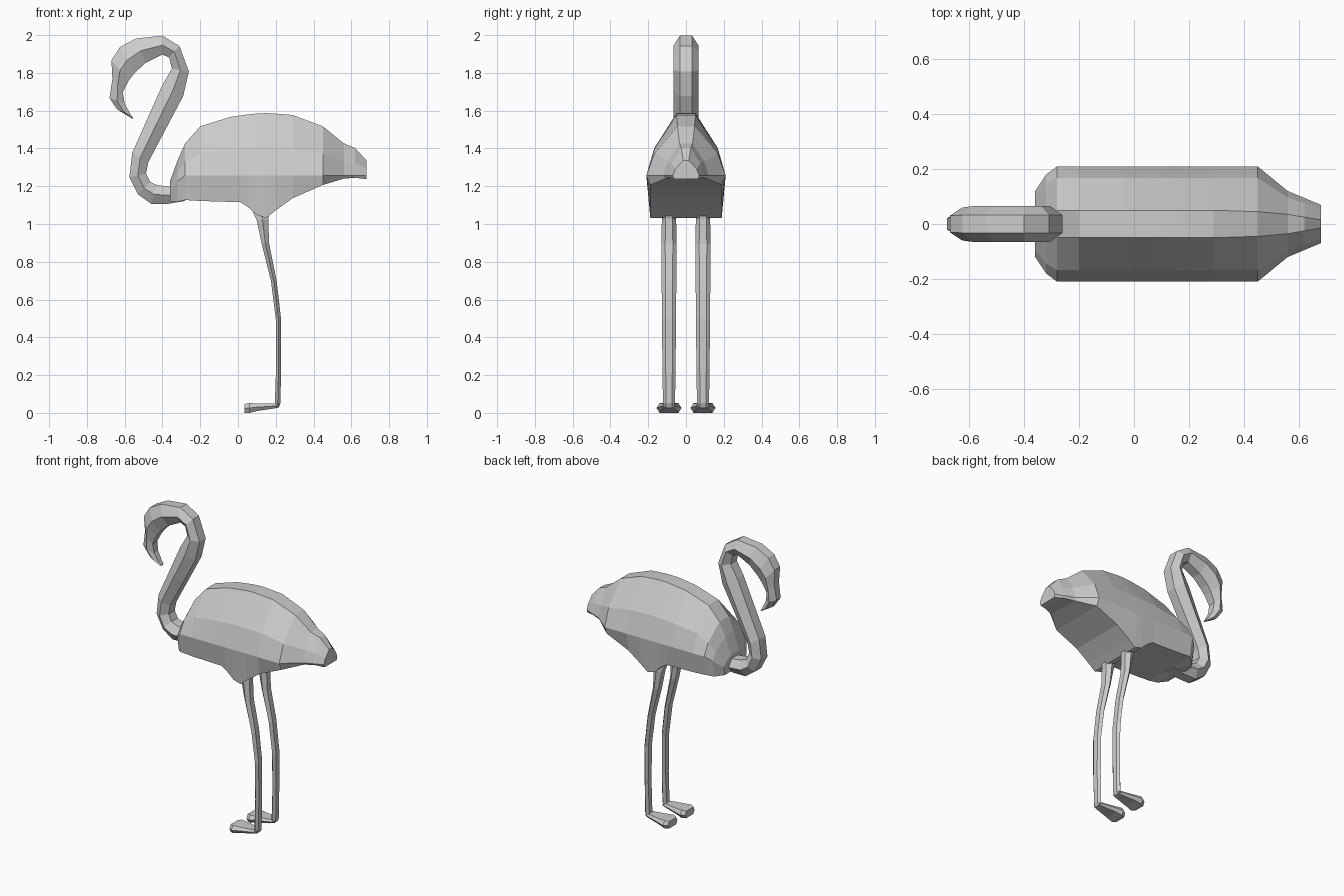
import bpy, bmesh


def loft(name, rings):
    """Skin equal-length closed rings and cap both ends."""
    bm = bmesh.new()
    loops = [[bm.verts.new(p) for p in r] for r in rings]
    n = len(loops[0])
    for a, b in zip(loops, loops[1:]):
        for i in range(n):
            j = (i + 1) % n
            bm.faces.new((a[i], a[j], b[j], b[i]))
    bm.faces.new(loops[0][::-1])
    bm.faces.new(loops[-1])
    bmesh.ops.recalc_face_normals(bm, faces=bm.faces)
    me = bpy.data.meshes.new(name)
    bm.to_mesh(me)
    bm.free()
    ob = bpy.data.objects.new(name, me)
    bpy.context.collection.objects.link(ob)
    return ob


def strip(name, stations, y=0.0, flat=0.5):
    """Six-sided limb: each station is (x, z) on both edges plus half width."""
    rings = []
    for ax, az, bx, bz, w in stations:
        mx, mz = (ax + bx) / 2, (az + bz) / 2
        f = w * flat
        rings.append([(ax, y - f, az), (ax, y + f, az), (mx, y + w, mz),
                      (bx, y + f, bz), (bx, y - f, bz), (mx, y - w, mz)])
    return loft(name, rings)


# Body: x, top, bottom, half width, half width of the back ridge
body = [
    (-.36, 1.23, 1.12, .12, .04), (-.32, 1.34, 1.12, .18, .045),
    (-.28, 1.43, 1.13, .21, .05), (-.20, 1.52, 1.125, .21, .05),
    (-.04, 1.57, 1.12, .21, .05), (.01, 1.577, 1.12, .21, .05),
    (.05, 1.583, 1.095, .21, .05), (.10, 1.588, 1.05, .21, .05),
    (.15, 1.59, 1.035, .21, .05), (.20, 1.587, 1.075, .21, .05),
    (.29, 1.58, 1.14, .21, .05), (.45, 1.52, 1.21, .21, .045),
    (.56, 1.43, 1.243, .12, .035), (.62, 1.405, 1.248, .095, .025),
    (.68, 1.34, 1.24, .07, .015),
]
rings = []
for x, top, bot, w, r in body:
    waist = min(1.26, bot + .5 * (top - bot))
    half = [(r, top), (w * .8, waist + .44 * (top - waist)), (w, waist), (w * .9, bot)]
    rings.append([(x, y, z) for y, z in half] + [(x, -y, z) for y, z in half[::-1]])
loft("body", rings)

# Neck, head and hooked beak
strip("neck_and_head", [
    (-.28, 1.125, -.28, 1.22, .065), (-.37, 1.11, -.37, 1.20, .065),
    (-.46, 1.11, -.43, 1.21, .065), (-.53, 1.16, -.465, 1.225, .065),
    (-.575, 1.25, -.487, 1.27, .065), (-.56, 1.38, -.475, 1.33, .065),
    (-.48, 1.56, -.38, 1.51, .065), (-.40, 1.74, -.29, 1.68, .065),
    (-.35, 1.825, -.26, 1.81, .065), (-.365, 1.885, -.31, 1.945, .065),
    (-.40, 1.90, -.40, 2.00, .065), (-.49, 1.855, -.54, 1.985, .065),
    (-.55, 1.80, -.625, 1.94, .065), (-.58, 1.76, -.67, 1.87, .06),
    (-.61, 1.70, -.665, 1.77, .05), (-.60, 1.64, -.68, 1.67, .042),
    (-.57, 1.585, -.64, 1.61, .03), (-.555, 1.565, -.558, 1.56, .015),
])

# Legs and webbed feet
for side, y in (("left", .09), ("right", -.09)):
    strip(side + "_leg", [
        (.07, 1.09, .175, 1.09, .03), (.10, 1.02, .16, 1.03, .038),
        (.125, .90, .165, .90, .04), (.175, .70, .205, .70, .039),
        (.20, .50, .228, .50, .037), (.202, .25, .228, .25, .035),
        (.195, .055, .225, .055, .032), (.195, .04, .215, .03, .032),
    ], y)
    strip(side + "_foot", [
        (.035, .003, .035, .05, .05), (.06, .003, .06, .055, .066),
        (.10, .013, .10, .053, .058), (.19, .026, .19, .052, .036),
        (.215, .032, .215, .05, .03),
    ], y, .75)

# Rest the feet on the ground
for ob in bpy.data.objects:
    ob.location.z -= .003
